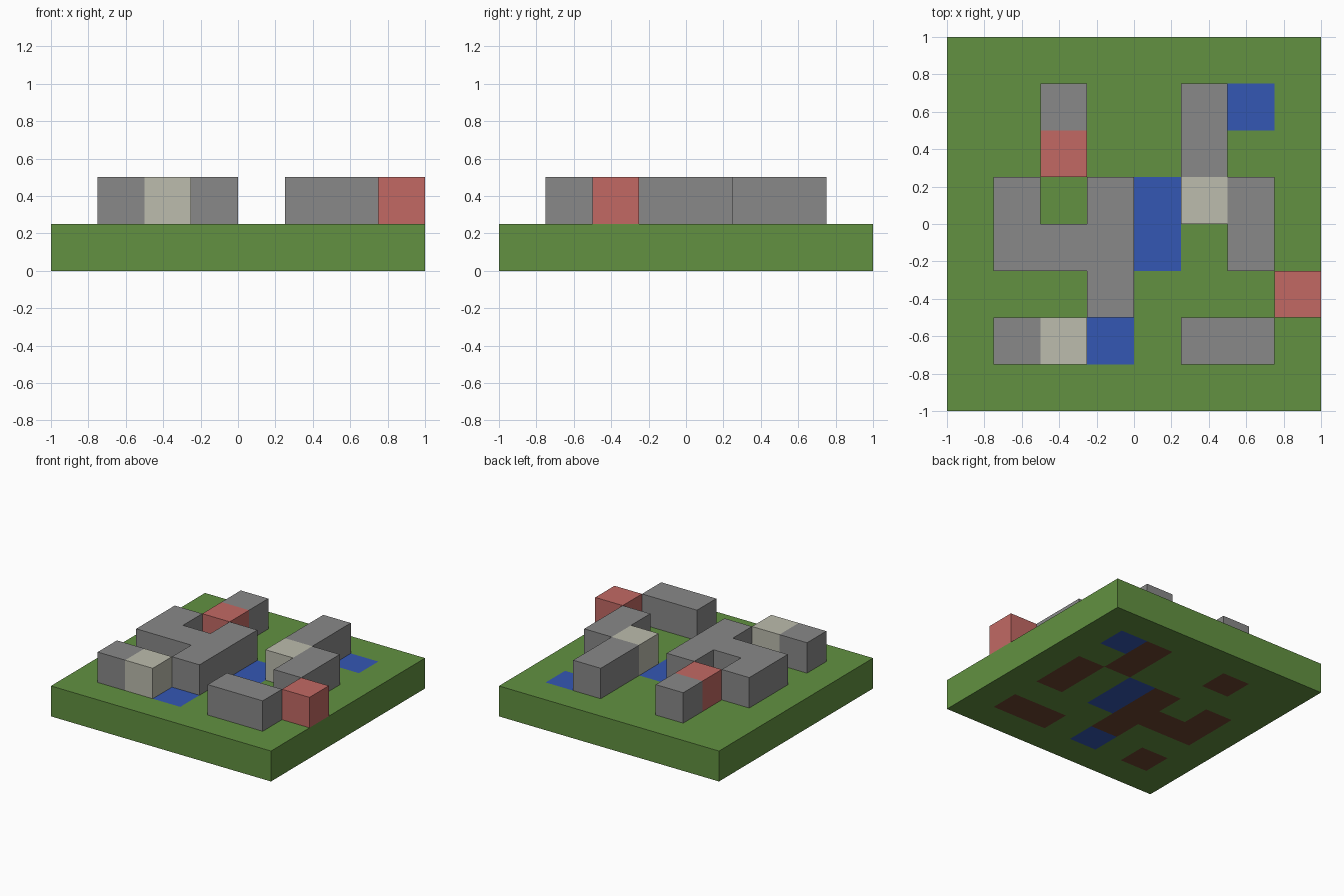
import bpy, bmesh

cube = bpy.data.objects.get("Cube")
if cube:
    bpy.data.objects.remove(cube)

CELL = 0.25

# Ground plan, back row first: dots are grass, w is water, other letters are blocks
PLAN = [
    "........",
    "..a..bw.",
    "..r..b..",
    ".c.cwtd.",
    ".cccw.d.",
    "...c...s",
    ".euw.ff.",
    "........",
]


def material(name, rgb):
    def linear(v):
        v /= 255
        return v / 12.92 if v <= 0.04 else ((v + 0.055) / 1.055) ** 2.4
    color = (*[linear(v) for v in rgb], 1)
    mat = bpy.data.materials.new(name)
    mat.use_nodes = True
    mat.diffuse_color = color
    mat.node_tree.nodes["Principled BSDF"].inputs["Base Color"].default_value = color
    return mat


grass = material("grass_green", (98, 145, 65))
water = material("water_blue", (52, 87, 180))
earth = material("earth_brown", (110, 70, 48))
stone = material("stone_grey", (137, 137, 137))
clay = material("clay_red", (194, 105, 100))
sand = material("pale_sand", (188, 188, 173))


def build_layer(name, z, letters, mats, pick=lambda letter: 0):
    """Join the chosen plan cells into one solid slab, one cell high."""
    bm = bmesh.new()
    corners = {}

    def corner(col, row):
        if (col, row) not in corners:
            corners[col, row] = bm.verts.new((col * CELL - 1, 1 - row * CELL, z))
        return corners[col, row]

    for r, line in enumerate(PLAN):
        for c, letter in enumerate(line):
            if letter in letters:
                face = bm.faces.new([corner(c, r), corner(c + 1, r),
                                     corner(c + 1, r + 1), corner(c, r + 1)])
                face.material_index = pick(letter)
    raised = bmesh.ops.extrude_face_region(bm, geom=bm.faces[:], use_keep_orig=True)
    top = [g for g in raised["geom"] if isinstance(g, bmesh.types.BMVert)]
    bmesh.ops.translate(bm, verts=top, vec=(0, 0, CELL))
    bmesh.ops.recalc_face_normals(bm, faces=bm.faces[:])
    mesh = bpy.data.meshes.new(name)
    bm.to_mesh(mesh)
    bm.free()
    for mat in mats:
        mesh.materials.append(mat)
    obj = bpy.data.objects.new(name, mesh)
    bpy.context.collection.objects.link(obj)


# Ground slab: water cells and earth under the stone blocks go right through
build_layer("ground", 0, "".join(PLAN), [grass, water, earth],
            lambda letter: 1 if letter == "w" else 2 if letter in "abcdef" else 0)

# Blocks standing on the ground
BLOCKS = {
    "back_stone": ("a", stone),
    "back_wall": ("b", stone),
    "main_wall": ("c", stone),
    "side_wall": ("d", stone),
    "front_stone": ("e", stone),
    "front_wall": ("f", stone),
    "back_clay_block": ("r", clay),
    "side_clay_block": ("s", clay),
    "back_sand_block": ("t", sand),
    "front_sand_block": ("u", sand),
}
for name, (letter, mat) in BLOCKS.items():
    build_layer(name, CELL, letter, [mat])
